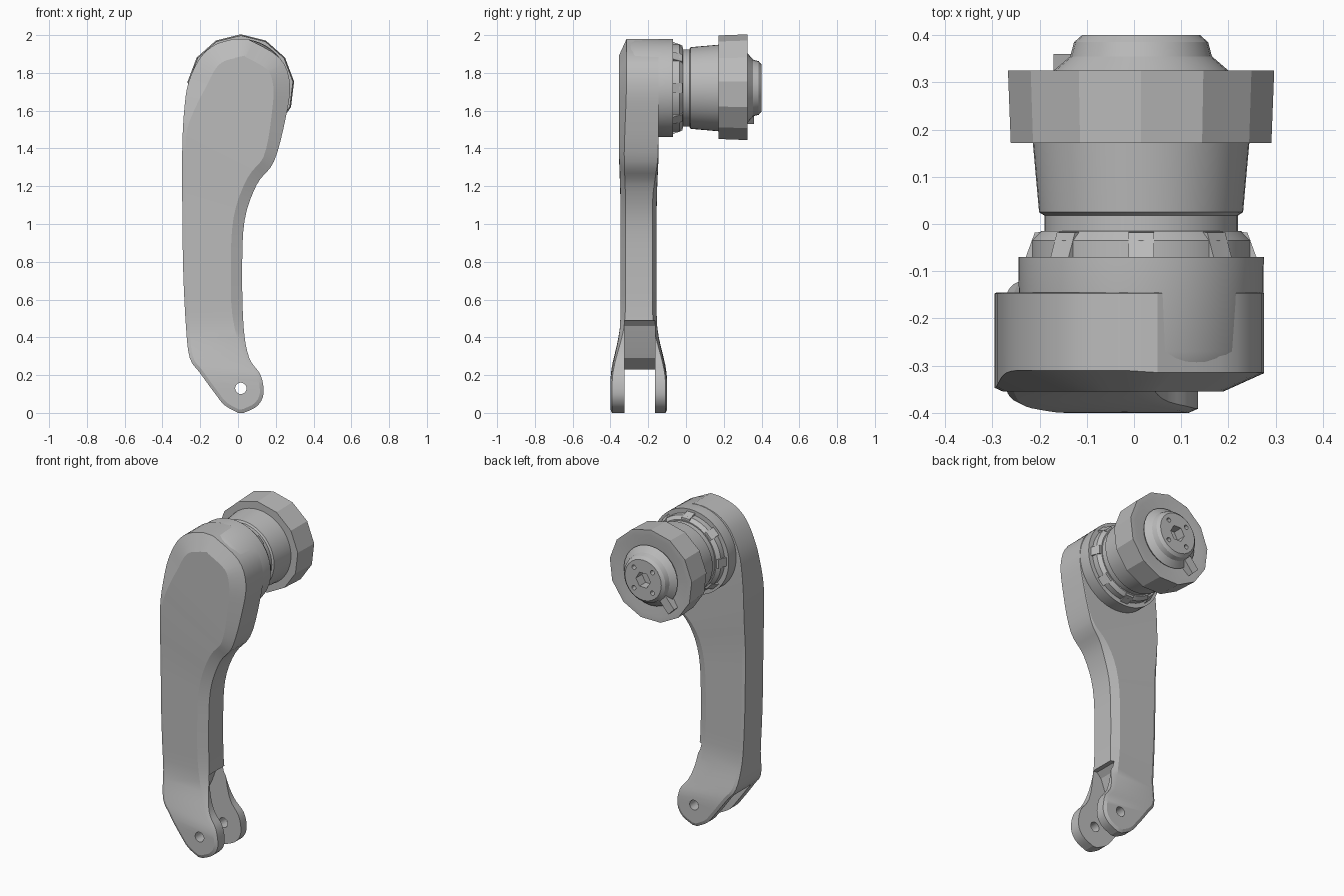
import bpy, bmesh
from math import cos, sin, pi, radians
from mathutils import Vector

if "Cube" in bpy.data.objects:
    bpy.data.objects.remove(bpy.data.objects["Cube"])

AXIS_X, AXIS_Z = 0.015, 1.72      # joint axis, running along y

grey = bpy.data.materials.new("plain_grey")
grey.use_nodes = True
grey.diffuse_color = (0.5, 0.5, 0.5, 1)
grey.node_tree.nodes["Principled BSDF"].inputs["Base Color"].default_value = (0.5, 0.5, 0.5, 1)


def finish(bm, name, angle=30):
    bmesh.ops.recalc_face_normals(bm, faces=bm.faces)
    mesh = bpy.data.meshes.new(name)
    bm.to_mesh(mesh)
    bm.free()
    obj = bpy.data.objects.new(name, mesh)
    bpy.context.collection.objects.link(obj)
    mesh.materials.append(grey)
    activate(obj)
    bpy.ops.object.shade_smooth_by_angle(angle=radians(angle))
    return obj


def activate(obj):
    bpy.ops.object.select_all(action='DESELECT')
    obj.select_set(True)
    bpy.context.view_layer.objects.active = obj


def lathe(name, profile, sides=48, center=(AXIS_X, AXIS_Z), turn=0.0, angle=30):
    """Closed solid from (radius, y) points spun about a line along y."""
    bm = bmesh.new()
    rings = []
    for r, y in profile:
        rings.append([bm.verts.new((center[0] + r * cos(turn + 2 * pi * k / sides), y,
                                    center[1] + r * sin(turn + 2 * pi * k / sides)))
                      for k in range(sides)])
    for a, b in zip(rings, rings[1:]):
        for k in range(sides):
            j = (k + 1) % sides
            bm.faces.new((a[k], a[j], b[j], b[k]))
    bm.faces.new(rings[0])
    bm.faces.new(rings[-1])
    return finish(bm, name, angle)


def prism(name, outline, y0, y1):
    """Extrude an (x, z) outline along y."""
    bm = bmesh.new()
    face = bm.faces.new([bm.verts.new((x, y0, z)) for x, z in outline])
    new = bmesh.ops.extrude_face_region(bm, geom=[face])["geom"]
    bmesh.ops.translate(bm, vec=(0, y1 - y0, 0),
                        verts=[g for g in new if isinstance(g, bmesh.types.BMVert)])
    return finish(bm, name)


def cut(obj, cutter):
    cutter.hide_render = True
    mod = obj.modifiers.new("cut", 'BOOLEAN')
    mod.operation, mod.solver, mod.object = 'DIFFERENCE', 'EXACT', cutter
    activate(obj)
    bpy.ops.object.modifier_apply(modifier="cut")
    bpy.data.objects.remove(cutter)


def ramp(v, a, b, out_a, out_b):
    t = min(1, max(0, (v - a) / (b - a)))
    return out_a + (out_b - out_a) * t * t * (3 - 2 * t)


def smooth_path(points, steps=4):
    """Catmull-Rom sampling of a list of (x, z) points."""
    p = [Vector(q) for q in points]
    p = [p[0]] + p + [p[-1]]
    out = []
    for a, b, c, d in zip(p, p[1:], p[2:], p[3:]):
        for s in range(steps):
            t = s / steps
            out.append(0.5 * (2 * b + (c - a) * t + (2 * a - 5 * b + 4 * c - d) * t * t
                              + (3 * b - a - 3 * c + d) * t ** 3))
    return out + [p[-1]]


# arm: curved outline, paired left and right from bottom to top
side_a = smooth_path([(0, 0), (-.07, .04), (-.12, .1), (-.2, .21), (-.255, .29), (-.275, .45),
                      (-.29, .75), (-.295, 1.1), (-.295, 1.4), (-.285, 1.6), (-.262, 1.75),
                      (-.2, 1.88), (-.12, 1.95), (-.02, 1.98)])
side_b = smooth_path([(.03, 0), (.1, .035), (.135, .1), (.12, .2), (.06, .29), (.03, .45),
                      (.022, .75), (.035, 1.02), (.1, 1.21), (.19, 1.33), (.25, 1.55),
                      (.275, 1.74), (.22, 1.88), (.05, 1.98)])
half = len(side_a)
loop = side_a + side_b[::-1]


def front_inset(i, z):
    if i < half:
        return ramp(z, 1.45, 1.8, .018, .1)
    return ramp(z, .2, .6, .02, .06) + ramp(z, 1.3, 1.8, 0, .03)


def back_inset(i, z):
    wide = .018 if i < half else ramp(z, .2, .6, .02, .05)
    return ramp(z, 1.1, 1.4, wide, .004)


def front_y(z):
    return ramp(z, .15, .5, -.4, -.347) - ramp(z, 1.1, 1.4, 0, .008)


def back_y(z):
    return ramp(z, .15, .5, -.1, -.155) + ramp(z, 1.1, 1.4, 0, .01)


bm = bmesh.new()
layers = [[], [], [], []]
for i, p in enumerate(loop):
    tangent = loop[(i + 1) % len(loop)] - loop[i - 1]
    inward = Vector((tangent.y, -tangent.x)).normalized()
    fi, bi = front_inset(i, p.y), back_inset(i, p.y)
    f, b = p + inward * fi, p + inward * bi
    layers[0].append(bm.verts.new((f.x, front_y(p.y), f.y)))
    layers[1].append(bm.verts.new((p.x, front_y(p.y) + fi * .45, p.y)))
    layers[2].append(bm.verts.new((p.x, back_y(p.y) - bi * .45, p.y)))
    layers[3].append(bm.verts.new((b.x, back_y(p.y), b.y)))
n = len(loop)
for a, b in zip(layers, layers[1:]):
    for i in range(n):
        j = (i + 1) % n
        bm.faces.new((a[i], a[j], b[j], b[i]))
for cap in (layers[0], layers[3]):
    for i in range(half - 1):
        bm.faces.new((cap[i], cap[i + 1], cap[n - 2 - i], cap[n - 1 - i]))
arm = finish(bm, "arm", 22)

# fork slot between the two lugs, and the pin hole through them
slot = [(-.4, -.1), (-.4, .23), (-.17, .23), (-.1, .29), (-.06, .38), (-.03, .46),
        (.0, .49), (.3, .49), (.3, -.1)]
cut(arm, prism("slot_cutter", slot, -.325, -.165))
cut(arm, lathe("pin_cutter", [(.03, -.5), (.03, 0)], 24, (.015, .13)))
activate(arm)
bpy.ops.object.shade_smooth_by_angle(angle=radians(22))

# round housing behind the arm head
lathe("head_housing", [(.245, -.3), (.257, -.27), (.26, -.07), (.2, -.07)], 64)

# collar with eight teeth
lathe("collar", [(.2, -.08), (.232, -.08), (.232, -.035), (.212, -.015), (.2, -.015)])
for k in range(8):
    bm = bmesh.new()
    bmesh.ops.create_cube(bm, size=1)
    for v in bm.verts:
        across, out, along = v.co
        radius = .2 if out < 0 else (.246 if along < 0 else .225)
        y = -.075 if along < 0 else -.016
        if out > 0 and along > 0:
            y = -.018
        a = k * pi / 4
        across *= .054
        v.co = (AXIS_X + radius * sin(a) + across * cos(a), y,
                AXIS_Z + radius * cos(a) - across * sin(a))
    finish(bm, "collar_tooth")

# neck groove and tapered barrel
lathe("barrel", [(.19, -.03), (.205, -.02), (.205, .018), (.216, .025),
                 (.23, .18), (.2, .18)])

# faceted end ring with a shallow dished back
lathe("end_ring", [(.2, .172), (.278, .172), (.284, .325), (.25, .325), (.17, .31)],
      13, turn=pi / 2, angle=12)

# hub with socket and bolt holes
hub = lathe("hub", [(.16, .29), (.185, .325), (.15, .355), (.142, .385), (.125, .4)], 28, angle=25)
cut(hub, lathe("socket_cutter", [(.05, .34), (.05, .5)], 6))
for k in range(4):
    a = pi / 4 + k * pi / 2
    cut(hub, lathe("bolt_cutter", [(.014, .37), (.014, .5)], 12,
                   (AXIS_X + .09 * cos(a), AXIS_Z + .09 * sin(a))))
activate(hub)
bpy.ops.object.shade_smooth_by_angle(angle=radians(25))

# key block beside the hub
key = [(-.17, 1.57), (-.13, 1.53), (-.07, 1.6), (-.11, 1.64)]
prism("key_block", key, .3, .36)
